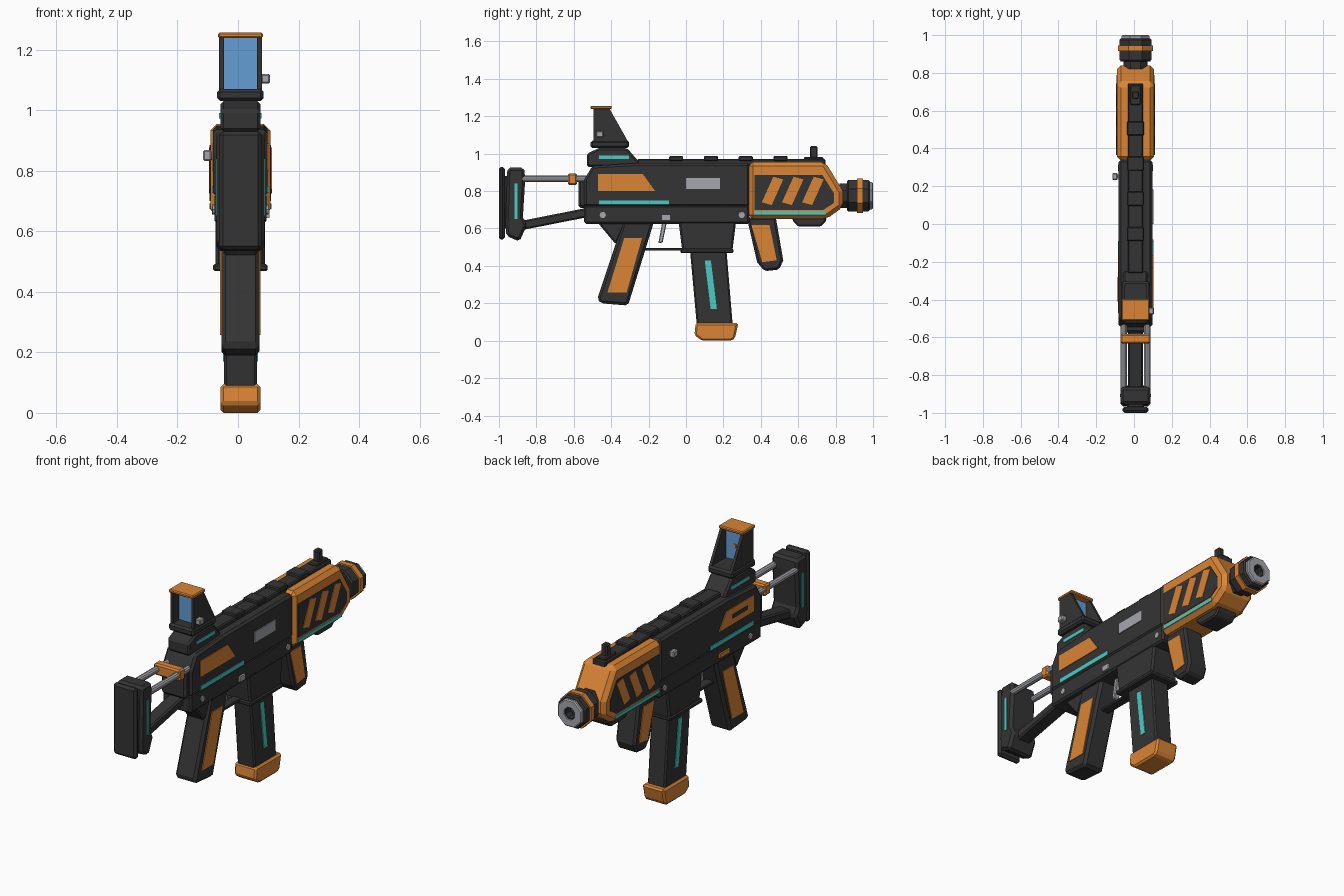
import bpy, bmesh, math
from mathutils import Matrix, Vector

CX = 0.008  # centre plane of the body


def material(name, rgb):
    m = bpy.data.materials.new(name)
    m.diffuse_color = (*rgb, 1)
    return m


DARK = material("charcoal", (0.034, 0.034, 0.034))
ORANGE = material("orange", (0.70, 0.235, 0.036))
TEAL = material("teal", (0.07, 0.60, 0.56))
GREY = material("light_grey", (0.38, 0.39, 0.42))
BLUE = material("glass_blue", (0.13, 0.34, 0.66))


def finish(name, bm, mat, bevel=0.0):
    bmesh.ops.recalc_face_normals(bm, faces=bm.faces)
    me = bpy.data.meshes.new(name)
    bm.to_mesh(me)
    bm.free()
    me.materials.append(mat)
    ob = bpy.data.objects.new(name, me)
    bpy.context.collection.objects.link(ob)
    if bevel:
        b = ob.modifiers.new("bevel", "BEVEL")
        b.width, b.segments, b.limit_method = bevel, 1, "ANGLE"
        b.angle_limit = math.radians(35)
    return ob


def extrude(bm, pts, x0, x1):
    """Side outline (y, z) extruded from x0 to x1, measured from the centre plane."""
    a = [bm.verts.new((CX + x0, y, z)) for y, z in pts]
    b = [bm.verts.new((CX + x1, y, z)) for y, z in pts]
    bm.faces.new(a)
    bm.faces.new(b)
    n = len(pts)
    for i in range(n):
        j = (i + 1) % n
        bm.faces.new((a[i], a[j], b[j], b[i]))


def rect(y0, y1, z0, z1):
    return [(y0, z0), (y1, z0), (y1, z1), (y0, z1)]


def slab(name, pts, half, mat=DARK, bevel=0.008):
    bm = bmesh.new()
    extrude(bm, pts, -half, half)
    return finish(name, bm, mat, bevel)


def plates(name, outlines, x, mat, sides=(1, -1), t=0.008, bevel=0.0):
    """Thin plates whose outer face is at distance x from the centre plane."""
    bm = bmesh.new()
    for s in sides:
        for pts in outlines:
            extrude(bm, pts, s * (x - t), s * x)
    return finish(name, bm, mat, bevel)


def lathe(name, prof, cx, cz, mat, sides=8, turn=0.5):
    """Closed (y, radius) profile turned around a line along y."""
    bm = bmesh.new()
    rings = []
    for k in range(sides):
        a = (k + turn) * 2 * math.pi / sides
        rings.append([bm.verts.new((cx + r * math.cos(a), y, cz + r * math.sin(a))) for y, r in prof])
    n = len(prof)
    for k in range(sides):
        p, q = rings[k], rings[(k + 1) % sides]
        for i in range(n):
            j = (i + 1) % n
            bm.faces.new((p[i], p[j], q[j], q[i]))
    return finish(name, bm, mat)


# Stock
slab("butt_plate", rect(-1.0, -0.968, 0.54, 0.93), 0.07, bevel=0.012)
slab("butt_spacer", rect(-0.975, -0.94, 0.60, 0.88), 0.045)
slab("stock_block", [(-0.955, 0.925), (-0.865, 0.925), (-0.86, 0.86), (-0.872, 0.66), (-0.85, 0.62),
                     (-0.89, 0.53), (-0.96, 0.56), (-0.965, 0.62)], 0.079, bevel=0.014)
plates("stock_stripe", [rect(-0.917, -0.9, 0.65, 0.84)], 0.083, TEAL)
slab("stock_strut", [(-0.88, 0.595), (-0.86, 0.595), (-0.53, 0.66), (-0.53, 0.71), (-0.86, 0.645), (-0.88, 0.645)], 0.04)
for s in (1, -1):
    lathe("stock_rod", [(-0.9, 0.001), (-0.9, 0.017), (-0.5, 0.017), (-0.5, 0.001)],
          CX + s * 0.062, 0.865, GREY, 10)
slab("stock_clamp", rect(-0.632, -0.582, 0.832, 0.895), 0.08, ORANGE)

# Receiver
slab("upper_receiver", [(-0.545, 0.715), (0.34, 0.715), (0.34, 0.95), (-0.25, 0.95), (-0.5, 0.935), (-0.545, 0.86)],
     0.09, bevel=0.012)
slab("lower_receiver", [(-0.545, 0.625), (0.34, 0.625), (0.34, 0.725), (-0.545, 0.725)], 0.086, bevel=0.01)
slab("rear_plate", rect(-0.575, -0.53, 0.71, 0.86), 0.075, bevel=0.012)
plates("receiver_panel", [[(-0.47, 0.80), (-0.165, 0.80), (-0.23, 0.89), (-0.47, 0.89)]], 0.094, ORANGE)
plates("panel_slot", [rect(-0.41, -0.28, 0.833, 0.855)], 0.096, DARK, (-1,))
plates("receiver_stripe", [rect(-0.465, -0.09, 0.727, 0.75)], 0.094, TEAL)
plates("ejection_port", [rect(0.0, 0.183, 0.81, 0.87)], 0.095, GREY, (1,))
plates("magazine_release", [rect(-0.13, -0.083, 0.644, 0.674)], 0.096, GREY, (1,), 0.012)
plates("selector", [rect(-0.26, -0.17, 0.655, 0.678)], 0.094, ORANGE, (-1,), 0.01)
pins = [[(y + 0.017 * math.cos(a * math.pi / 4), 0.672 + 0.017 * math.sin(a * math.pi / 4)) for a in range(8)]
        for y in (-0.445, 0.298)]
plates("receiver_pin", pins, 0.092, GREY)
plates("charging_handle", [rect(0.232, 0.27, 0.832, 0.868)], 0.123, GREY, (-1,), 0.028, 0.005)
plates("charging_handle_stem", [rect(0.24, 0.262, 0.84, 0.86)], 0.1, GREY, (-1,), 0.02)

# Top rail with raised ribs and front sight
slab("top_rail", rect(-0.26, 0.745, 0.935, 0.972), 0.04, bevel=0.006)
for i in range(4):
    y = -0.09 + i * 0.186
    slab("rail_rib", rect(y, y + 0.075, 0.96, 0.988), 0.045, bevel=0.005)
slab("front_sight_base", rect(0.63, 0.735, 0.96, 0.982), 0.028, bevel=0.005)
slab("front_sight_post", rect(0.662, 0.703, 0.96, 1.04), 0.018, bevel=0.006)

# Hooded optic
slab("optic_base", [(-0.53, 0.93), (-0.53, 1.0), (-0.465, 1.03), (-0.315, 1.03), (-0.25, 0.955), (-0.25, 0.93)],
     0.066, bevel=0.01)
plates("optic_stripe", [rect(-0.465, -0.305, 0.972, 0.99)], 0.07, TEAL)
slab("optic_plate", rect(-0.51, -0.305, 1.03, 1.07), 0.077, bevel=0.01)
plates("optic_wall", [[(-0.495, 1.065), (-0.31, 1.065), (-0.41, 1.242), (-0.495, 1.242)]], 0.071, DARK, t=0.016)
slab("optic_glass", rect(-0.444, -0.436, 1.065, 1.242), 0.057, BLUE, 0)
slab("optic_dot", rect(-0.437, -0.431, 1.14, 1.158), 0.008, ORANGE, 0)
slab("optic_cap", rect(-0.51, -0.397, 1.238, 1.256), 0.074, ORANGE, 0.005)
plates("optic_knob", [rect(-0.48, -0.442, 1.088, 1.12)], 0.098, GREY, (1,), 0.03, 0.005)

# Handguard with side panels
slab("handguard", [(0.335, 0.65), (0.75, 0.65), (0.84, 0.715), (0.84, 0.80), (0.745, 0.955), (0.335, 0.955)],
     0.099, ORANGE, 0.022)
plates("handguard_panel", [[(0.365, 0.70), (0.735, 0.70), (0.79, 0.735), (0.79, 0.79), (0.73, 0.885), (0.365, 0.885)]],
       0.1015, DARK)
plates("handguard_slash", [[(0.405 + d, 0.74), (0.458 + d, 0.725), (0.52 + d, 0.862), (0.467 + d, 0.877)]
                           for d in (0, 0.108, 0.216)], 0.104, ORANGE)
plates("handguard_stripe", [rect(0.365, 0.745, 0.673, 0.691)], 0.1025, TEAL)
slab("handguard_foot", [(0.57, 0.66), (0.75, 0.66), (0.75, 0.64), (0.72, 0.61), (0.60, 0.61), (0.57, 0.64)], 0.06)

# Barrel and muzzle
CZ = 0.775
lathe("barrel_neck", [(0.82, 0.03), (0.82, 0.07), (0.87, 0.07), (0.87, 0.03)], CX, CZ, DARK)
lathe("muzzle_body", [(0.86, 0.03), (0.86, 0.083), (0.868, 0.091), (0.975, 0.091), (0.983, 0.083), (0.983, 0.03)],
      CX, CZ, DARK)
lathe("muzzle_ring", [(0.915, 0.08), (0.915, 0.1), (0.946, 0.1), (0.946, 0.08)], CX, CZ, ORANGE)
lathe("muzzle_tip", [(0.975, 0.035), (0.975, 0.079), (0.994, 0.079), (1.0, 0.073), (1.0, 0.035)], CX, CZ, GREY)
lathe("bore", [(0.94, 0.001), (0.94, 0.036), (0.993, 0.036), (0.993, 0.03), (0.95, 0.03), (0.95, 0.001)], CX, CZ, DARK)

# Foregrip
slab("foregrip", [(0.325, 0.66), (0.48, 0.66), (0.52, 0.43), (0.498, 0.38), (0.42, 0.372), (0.38, 0.42)],
     0.06, bevel=0.012)
plates("foregrip_inlay", [[(0.35, 0.618), (0.447, 0.618), (0.485, 0.43), (0.408, 0.42)]], 0.064, ORANGE)

# Magazine well and magazine
slab("magazine_well", [(-0.04, 0.64), (0.268, 0.64), (0.248, 0.48), (-0.02, 0.48)], 0.082, bevel=0.01)
slab("magazine_well_collar", rect(-0.03, 0.253, 0.468, 0.492), 0.09, bevel=0.006)
slab("magazine", [(0.02, 0.5), (0.215, 0.5), (0.25, 0.08), (0.058, 0.08)], 0.054)
plates("magazine_stripe", [[(0.1, 0.43), (0.133, 0.43), (0.165, 0.17), (0.132, 0.17)]], 0.058, TEAL)
slab("magazine_base", [(0.045, 0.03), (0.085, 0.0), (0.245, 0.0), (0.262, 0.015), (0.28, 0.095), (0.052, 0.095)],
     0.066, ORANGE, 0.01)

# Pistol grip and trigger
slab("pistol_grip", [(-0.335, 0.64), (-0.17, 0.64), (-0.31, 0.188), (-0.455, 0.2), (-0.475, 0.222)], 0.063, bevel=0.014)
plates("pistol_grip_inlay", [[(-0.33, 0.55), (-0.235, 0.55), (-0.317, 0.258), (-0.42, 0.258)]], 0.067, ORANGE)
slab("grip_backstrap", [(-0.475, 0.635), (-0.375, 0.515), (-0.32, 0.635)], 0.055)
slab("trigger_guard", rect(-0.24, 0.0, 0.481, 0.497), 0.025, bevel=0.004)
slab("trigger", [(-0.128, 0.63), (-0.103, 0.63), (-0.125, 0.525), (-0.148, 0.52)], 0.016, GREY, 0.004)
